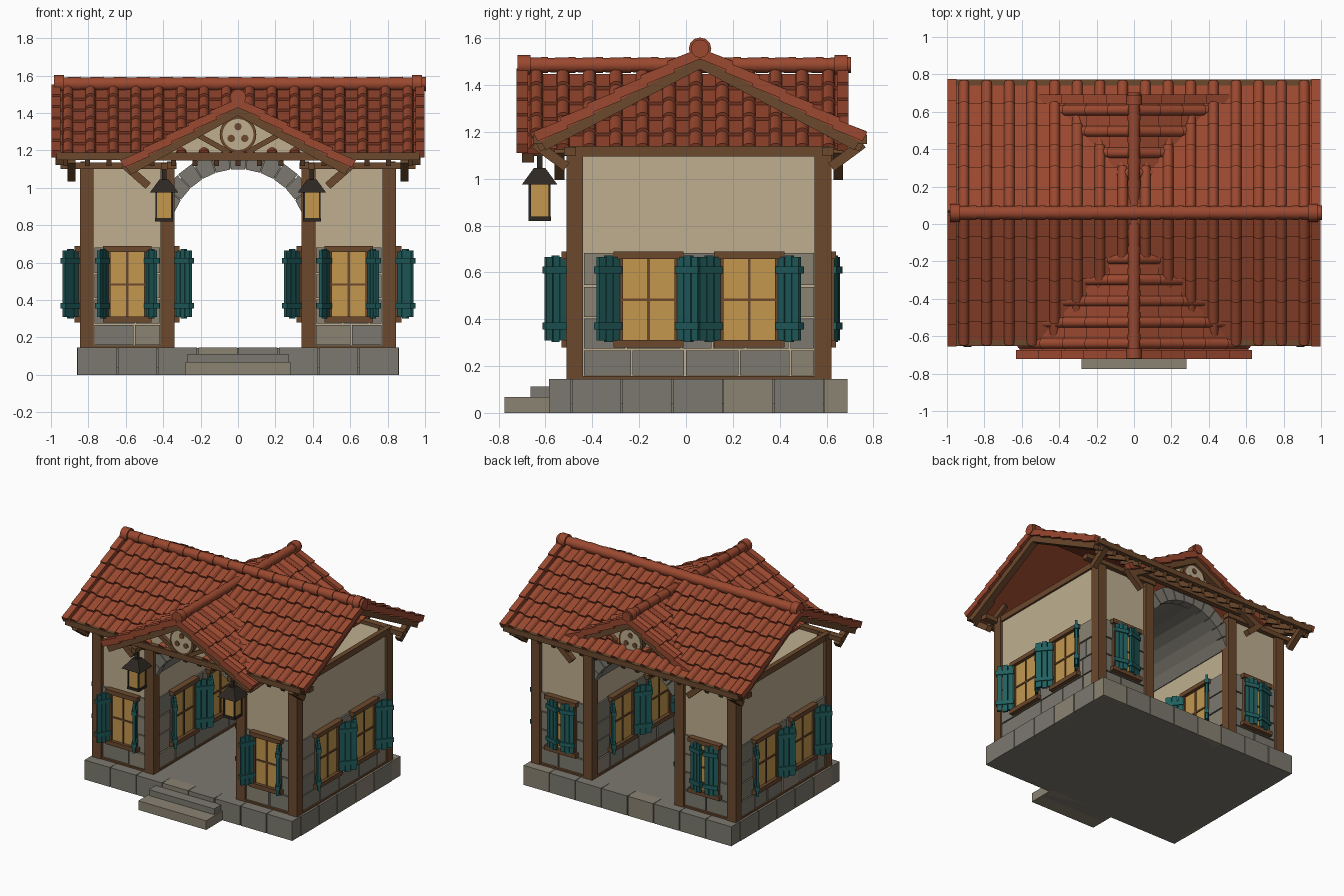
import bpy, bmesh, math, random
from mathutils import Matrix, Vector

if "Cube" in bpy.data.objects:
    bpy.data.objects.remove(bpy.data.objects["Cube"])
random.seed(4)
parts = {}
COL = dict(tile=(.60, .29, .20), wood=(.42, .29, .19), plaster=(.74, .68, .56), stone=(.48, .47, .43),
           stone2=(.54, .51, .45), teal=(.15, .37, .37), glass=(.76, .59, .31), iron=(.19, .17, .15))
I = Matrix()
rad = math.radians

def bm_of(name, mat):
    return parts.setdefault(name, (bmesh.new(), mat))[0]

def hexa(name, mat, pts, M=I):
    """Six-sided solid; pts = four bottom corners then four top corners."""
    bm = bm_of(name, mat)
    v = [bm.verts.new(M @ Vector(p)) for p in pts]
    for f in ((0, 1, 2, 3), (4, 5, 6, 7), (0, 1, 5, 4), (1, 2, 6, 5), (2, 3, 7, 6), (3, 0, 4, 7)):
        bm.faces.new([v[i] for i in f])

def box(name, mat, x, y, z, M=I):
    c = [(x[0], y[0]), (x[1], y[0]), (x[1], y[1]), (x[0], y[1])]
    hexa(name, mat, [(a, b, h) for h in z for a, b in c], M)

def along(p, q):
    p, q = Vector(p), Vector(q)
    d = q - p
    return Matrix.Translation(p) @ d.to_track_quat('Z', 'Y').to_matrix().to_4x4(), d.length

def bar(name, mat, p, q, w):
    M, l = along(p, q)
    box(name, mat, (-w/2, w/2), (-w/2, w/2), (0, l), M)

def cyl(name, mat, p, q, r1, r2, n=12, spin=0):
    M, l = along(p, q)
    bmesh.ops.create_cone(bm_of(name, mat), cap_ends=True, segments=n, radius1=r1, radius2=r2, depth=l,
                          matrix=M @ Matrix.Translation((0, 0, l/2)) @ Matrix.Rotation(spin, 4, 'Z'))

# --- plinth, floor and steps ---
box("floor", "stone", (-.83, .83), (-.555, .66), (0, .143))
box("plinth_footing", "stone", (-.85, .85), (-.575, .68), (0, .04))

def block_row(a0, a1, n, make):
    step = (a1 - a0) / n
    for i in range(n):
        make(a0 + i*step + .003, a0 + (i+1)*step - .003, random.choice(("stone", "stone", "stone2")))

for y in ((-.585, -.49), (.59, .69)):
    block_row(-.86, .86, 8, lambda a, b, m: box("plinth_blocks_" + m, m, (a, b), y, (.0, .145)))
for x in ((-.86, -.76), (.76, .86)):
    block_row(-.49, .59, 5, lambda a, b, m: box("plinth_blocks_" + m, m, x, (a, b), (.0, .145)))
box("lower_step", "stone2", (-.28, .28), (-.775, -.56), (0, .068))
box("upper_step", "stone", (-.27, .27), (-.665, -.56), (0, .112))

# --- windows and stone facing, built in a wall frame (local -y points outwards) ---
def stones(M, half):
    z = .16
    for h in (.115, .135, .135, .145):
        a = -half
        while a < half - .01:
            b = min(a + random.uniform(.13, .24), half)
            if half - b < .07:
                b = half
            m = random.choice(("stone", "stone", "stone2"))
            box("wall_stones_" + m, m, (a + .004, b - .004), (-random.uniform(.008, .014), .01), (z, z + h - .008), M)
            a = b
        z += h

def window(M, g, opening):
    box("window_glass", "glass", (-g, g), (-.02, 0), (.31, .66), M)
    for s in (-1, 1):
        box("window_frames", "wood", sorted((s*g, s*(g + .025))), (-.032, 0), (.30, .67), M)
    for z in ((.28, .312), (.658, .69)):
        box("window_frames", "wood", (-g - .04, g + .04), (-.045, 0), z, M)
    box("window_bars", "wood", (-.006, .006), (-.026, 0), (.31, .66), M)
    box("window_bars", "wood", (-g, g), (-.026, 0), (.477, .489), M)
    for s in (-1, 1):
        H = M @ Matrix.Translation((s*(g + .018), -.03, 0)) @ Matrix.Rotation(s*rad(opening), 4, 'Z')
        w = (g + .008) / 3
        for i in range(3):
            e = .008 if i == 1 else 0
            box("shutter_boards", "teal", sorted((-s*i*w, -s*((i+1)*w - .004))), (-.009, .009), (.31 - e, .665 + e), H)
        for z in (.355, .595):
            box("shutter_battens", "teal", sorted((s*.006, -s*(3*w + .004))), (-.018, .016), (z, z + .03), H)

# --- two wings either side of the passage ---
for s in (-1, 1):
    cx = s * .5925
    box("wing_walls", "plaster", (cx - .235, cx + .235), (-.485, .595), (.14, 1.11))
    for x in (-.216, .216):
        for y in (-.475, .585):
            box("corner_posts", "wood", (cx+x-.037, cx+x+.037), (y-.036, y+.036), (.145, 1.13))
    for x in (-.232, .232):
        box("side_beams", "wood", (cx+x-.018, cx+x+.018), (-.5, .61), (1.095, 1.14))
        box("sill_beams", "wood", (cx+x-.02, cx+x+.02), (-.5, .61), (.143, .157))
    for y in (-.495, .605):
        box("wall_plates", "wood", sorted((s*.33, s*.95)), (y-.025, y+.025), (1.10, 1.135))
        box("sill_beams", "wood", (cx-.24, cx+.24), (y-.012, y+.012), (.143, .157))
    for x, y, turn, half, g, op in ((0, -.486, 0, .18, .09, 118), (0, .596, 180, .18, .09, 14),
                                    (.236, -.16, 90, 0, .11, 140), (.236, .27, 90, 0, .11, 140),
                                    (-.236, -.16, -90, 0, .11, 140), (-.236, .27, -90, 0, .11, 140)):
        M = Matrix.Translation((cx + x, y, 0)) @ Matrix.Rotation(rad(turn), 4, 'Z')
        window(M, g, op)
        if half:
            stones(M, half)
    for x, turn in ((.236, 90), (-.236, -90)):
        stones(Matrix.Translation((cx + x, .055, 0)) @ Matrix.Rotation(rad(turn), 4, 'Z'), .495)
    # eave braces
    for y0, y1 in ((-.51, -.645), (.62, .755)):
        bar("eave_braces", "wood", (s*.89, y0, 1.05), (s*.89, y1, 1.15), .042)
    for y in (-.54, .65):
        bar("gable_braces", "wood", (s*.48, y, 1.01), (s*.61, y, 1.125), .042)

# --- vaulted passage with arch stones ---
def wedge(name, mat, a0, a1, r0, r1, y0, y1):
    c = [(a0, r0), (a1, r0), (a1, r1), (a0, r1)]
    hexa(name, mat, [(r*math.cos(a), y, .734 + r*math.sin(a)) for y in (y0, y1) for a, r in c])

a0, a1, n = rad(21), rad(159), 11
for i in range(n):
    p, q = a0 + (a1-a0)*i/n, a0 + (a1-a0)*(i+1)/n
    wedge("vault", "stone", p, q, .372, .44, -.43, .54)
    for y0, y1 in ((-.485, -.42), (.53, .595)):
        wedge("arch_stones", "stone2" if i % 3 == 1 else "stone", p + .006, q - .006, .366, .465, y0, y1)

# --- roofs: local u along the ridge, v down the slope, w out of it ---
def slope_frame(origin, v):
    v = Vector(v).normalized()
    side = Vector((v.y, -v.x, 0)).normalized()
    nrm = v.cross(side)
    if nrm.z < 0:
        nrm.negate()
    u = v.cross(nrm)
    M = Matrix((u, v, nrm)).transposed().to_4x4()
    M.translation = origin
    return M

def tiled_slope(name, M, W, L, cols, rows, roll=.028):
    bm = bm_of(name, "tile")
    pitch = W / cols
    prof = [(-W/2, 0)]
    for c in range(cols):
        mid = -W/2 + (c + .5) * pitch
        prof += [(mid - roll*math.cos(t*math.pi/5), .026*math.sin(t*math.pi/5)) for t in range(6)]
    prof.append((W/2, 0))
    for r in range(rows):
        v0, v1 = r*L/rows, (r+1)*L/rows + .006
        ring = [[bm.verts.new(M @ Vector(p)) for p in ((u, v0, h), (u, v1, h+.016), (u, v1, -.012), (u, v0, -.012))]
                for u, h in prof]
        for a, b in zip(ring, ring[1:]):
            for k in range(4):
                bm.faces.new((a[k], b[k], b[(k+1) % 4], a[(k+1) % 4]))
        bm.faces.new(ring[0])
        bm.faces.new(ring[-1])

def verge(name, M, W, L, n):
    for s in (-1, 1):
        for i in range(n):
            v0, v1 = i*L/n, (i+1)*L/n + .012
            x = sorted((s*(W/2 - .02), s*(W/2 + .028)))
            hexa(name + "_verge_tiles", "tile", [(x[a], v, w + d) for w in (-.018, .026)
                 for a, v, d in ((0, v0, 0), (1, v0, 0), (1, v1, .014), (0, v1, .014))], M)
        box(name + "_bargeboards", "wood", sorted((s*(W/2 - .045), s*(W/2 + .005))), (.0, L), (-.055, -.012), M)

def ridge(name, p, q, n, r):
    p, q = Vector(p), Vector(q)
    for i in range(n):
        cyl(name, "tile", p.lerp(q, i/n), p.lerp(q, (i+1)/n + .01), r*.9, r*1.05)
    d = (q - p).normalized() * .055
    cyl(name + "_ends", "tile", p, p + d, r*1.3, r*1.3)
    cyl(name + "_ends", "tile", q, q - d, r*1.3, r*1.3)

L = math.hypot(.685, .36)
for s in (-1, 1):
    M = slope_frame((0, .06, 1.53), (0, s*.685, -.36))
    tiled_slope("main_roof_tiles", M, 1.94, L, 16, 6)
    verge("main_roof", M, 1.94, L, 6)
    for i in range(17):
        u = -.92 + i * .115
        box("rafter_tails", "wood", (u-.014, u+.014), (L-.2, L+.022), (-.05, -.013), M)
    y = .06 + s*.695
    box("eave_fascia", "wood", (-.97, .97), (y-.018, y+.018), (1.148, 1.188))
L2 = math.hypot(.6, .33)
for s in (-1, 1):
    M = slope_frame((0, -.015, 1.448), (s*.6, 0, -.33))
    tiled_slope("cross_roof_tiles", M, 1.36, L2, 12, 5)
    verge("cross_roof", M, 1.36, L2, 5)
ridge("main_ridge", (-.985, .06, 1.555), (.985, .06, 1.555), 16, .037)
ridge("cross_ridge", (0, -.72, 1.485), (0, .69, 1.485), 12, .033)

# --- cross gable trusses with round vents ---
for y, s in ((-.61, -1), (.6, 1)):
    c = [(-.46, 1.165), (.46, 1.165), (.01, 1.415), (-.01, 1.415)]
    hexa("gable_infill", "plaster", [(x, yy, z) for yy in (y - .01, y + .01) for x, z in c])
    f = y + s*.025
    bar("gable_truss", "wood", (-.56, f, 1.165), (.56, f, 1.165), .04)
    bar("gable_truss", "wood", (0, f, 1.165), (0, f, 1.42), .035)
    for k in (-1, 1):
        bar("gable_truss", "wood", (k*.56, f, 1.115), (0, f, 1.42), .036)
        bar("gable_truss", "wood", (k*.05, f, 1.19), (k*.22, f, 1.285), .028)
    cyl("vent_rim", "wood", (0, y, 1.285), (0, y + s*.05, 1.285), .098, .098, 24)
    cyl("vent_disc", "plaster", (0, y, 1.285), (0, y + s*.055, 1.285), .083, .083, 24)
    for a in (90, 210, 330):
        px, pz = .042*math.cos(rad(a)), 1.285 + .042*math.sin(rad(a))
        cyl("vent_holes", "wood", (px, y, pz), (px, y + s*.06, pz), .02, .02, 10)

# --- hanging lanterns ---
for s in (-1, 1):
    x, y = s*.395, -.625
    bar("lantern_arms", "wood", (x, -.48, 1.115), (x, -.67, 1.115), .035)
    box("lantern_hangers", "iron", (x-.012, x+.012), (y-.012, y+.012), (1.03, 1.11))
    cyl("lantern_roofs", "iron", (x, y, .975), (x, y, 1.045), .107, .035, 4, rad(45))
    box("lantern_glass", "glass", (x-.04, x+.04), (y-.04, y+.04), (.835, .975))
    box("lantern_bases", "iron", (x-.048, x+.048), (y-.048, y+.048), (.82, .838))
    for i in (-.042, .042):
        for j in (-.042, .042):
            bar("lantern_posts", "iron", (x+i, y+j, .825), (x+i, y+j, .985), .01)

# --- turn every part into an object ---
mats = {}
for k, c in COL.items():
    mats[k] = bpy.data.materials.new(k)
    mats[k].diffuse_color = (*[v ** 2.2 for v in c], 1)
for name, (bm, mat) in parts.items():
    bmesh.ops.recalc_face_normals(bm, faces=bm.faces)
    me = bpy.data.meshes.new(name)
    bm.to_mesh(me)
    bm.free()
    me.materials.append(mats[mat])
    if any(w in name for w in ("ridge", "roof_tiles", "vent")):
        me.shade_smooth()
        me.set_sharp_from_angle(angle=rad(40))
    bpy.context.collection.objects.link(bpy.data.objects.new(name, me))

for m in bpy.data.materials:
    if m.users and not m.is_grease_pencil:
        m.use_nodes = True
        m.node_tree.nodes["Principled BSDF"].inputs["Base Color"].default_value = m.diffuse_color
